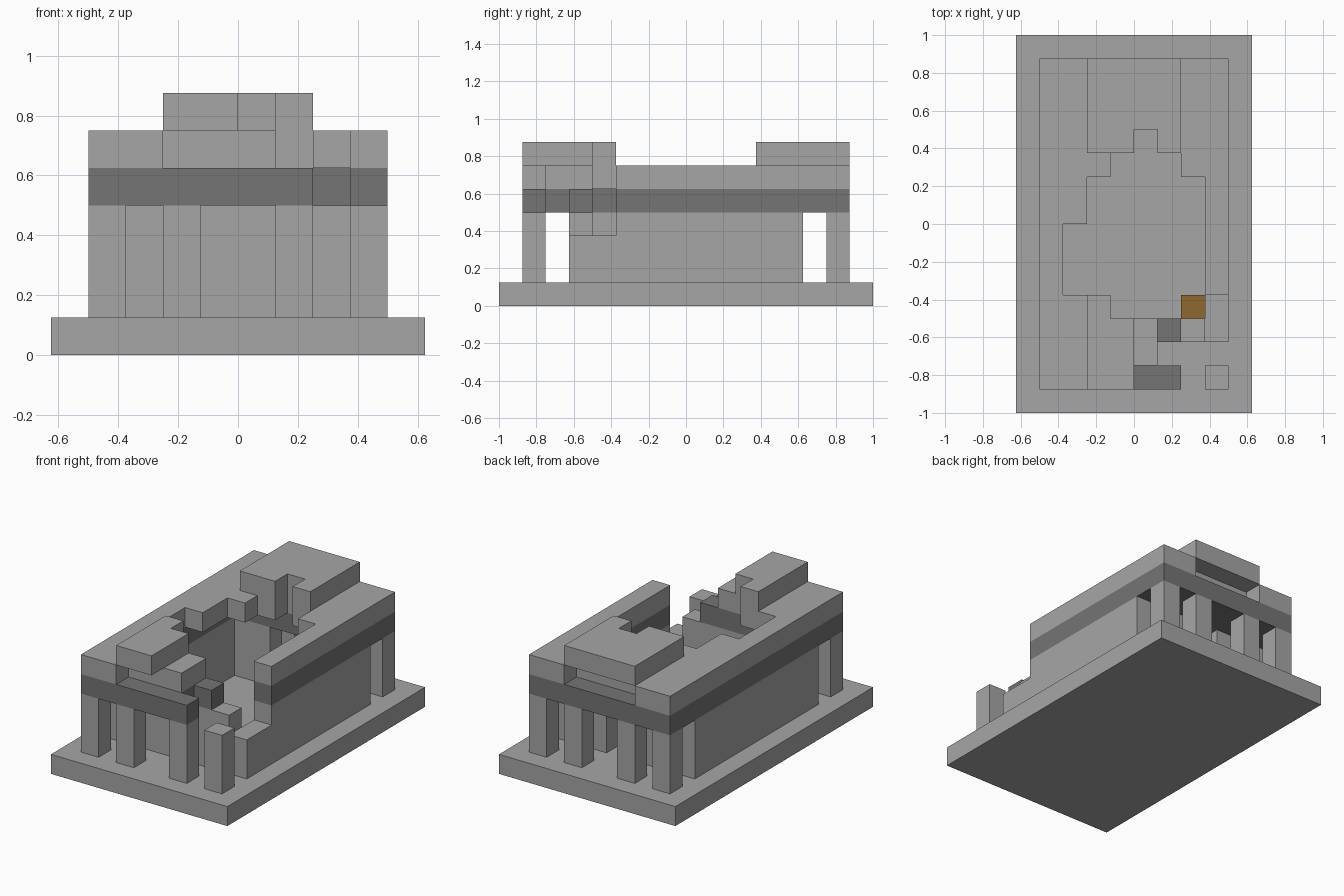
import bpy
import bmesh
from mathutils import Vector

if "Cube" in bpy.data.objects:
    bpy.data.objects.remove(bpy.data.objects["Cube"], do_unlink=True)

UNIT = 0.125
ORIGIN = Vector((-5, -8, 0))
SIDES = [Vector(d) for d in ((1, 0, 0), (-1, 0, 0), (0, 1, 0), (0, -1, 0), (0, 0, 1), (0, 0, -1))]


def material(name, rgb):
    mat = bpy.data.materials.new(name)
    mat.use_nodes = True
    mat.diffuse_color = (*rgb, 1)
    mat.node_tree.nodes["Principled BSDF"].inputs["Base Color"].default_value = (*rgb, 1)
    return mat


def block(x0, x1, y0, y1, z0, z1):
    """Stone cells filling a box on the building grid."""
    return {(x, y, z) for x in range(x0, x1) for y in range(y0, y1) for z in range(z0, z1)}


stone = material("light stone", (0.38, 0.38, 0.38))
dark = material("dark stone", (0.178, 0.178, 0.178))
wood = material("brown wood", (0.275, 0.14, 0.03))

parts = {}

# Base platform
parts["platform"] = (block(0, 10, 0, 16, 0, 1), stone)

# Rows of columns at the front and back
for row, y in (("front", 1), ("back", 14)):
    for n, x in enumerate((1, 3, 6, 8)):
        parts[f"{row}_column_{n + 1}"] = (block(x, x + 1, y, y + 1, 1, 4), stone)

# Chamber walls with a back doorway and a broken front corner
walls = block(1, 9, 3, 13, 1, 4) - block(2, 8, 4, 12, 1, 4)
walls -= block(4, 6, 12, 13, 1, 4)
walls -= block(8, 9, 3, 5, 3, 4)
parts["chamber_walls"] = (walls, stone)

# Dark beam course, hollow over the chamber and broken at the front
beams = block(1, 9, 1, 15, 4, 5) - block(2, 8, 4, 12, 4, 5)
beams -= block(7, 9, 1, 5, 4, 5) | block(6, 7, 2, 3, 4, 5)
parts["beam_course"] = (beams, dark)

# Collapsed opening through the roof, row by row
opening = (block(5, 6, 11, 12, 5, 7) | block(4, 7, 10, 11, 5, 7) | block(3, 8, 8, 10, 5, 7)
           | block(2, 8, 5, 8, 5, 7) | block(4, 9, 4, 5, 5, 7))

# Roof slab with recessed gables
roof = block(1, 9, 1, 15, 5, 6) - opening
roof -= block(3, 9, 1, 2, 5, 6) | block(6, 9, 2, 4, 5, 6) | block(3, 7, 14, 15, 5, 6)
parts["roof_slab"] = (roof, stone)

# Remaining ends of the raised ridge
parts["front_ridge"] = (block(3, 5, 1, 5, 6, 7) - opening, stone)
parts["back_ridge"] = (block(3, 7, 11, 15, 6, 7) - opening, stone)

# Wooden chest in the chamber corner
parts["chest"] = (block(7, 8, 4, 5, 1, 2), wood)

solid = set().union(*(cells for cells, _ in parts.values()))


def build(name, cells, mat):
    """Skin the exposed sides of the cells and merge flat areas."""
    bm = bmesh.new()
    for cell in cells:
        centre = Vector(cell) + Vector((0.5, 0.5, 0.5))
        for side in SIDES:
            if tuple(int(c) for c in Vector(cell) + side) in solid:
                continue
            u = Vector((side.y, side.z, side.x))
            v = side.cross(u)
            corners = [centre + (side + a * u + b * v) / 2
                       for a, b in ((-1, -1), (1, -1), (1, 1), (-1, 1))]
            bm.faces.new([bm.verts.new((c + ORIGIN) * UNIT) for c in corners])
    bmesh.ops.remove_doubles(bm, verts=bm.verts[:], dist=0.001)
    bmesh.ops.dissolve_limit(bm, angle_limit=0.01, verts=bm.verts[:], edges=bm.edges[:])
    mesh = bpy.data.meshes.new(name)
    bm.to_mesh(mesh)
    bm.free()
    mesh.materials.append(mat)
    bpy.context.collection.objects.link(bpy.data.objects.new(name, mesh))


for part_name, (part_cells, part_mat) in parts.items():
    build(part_name, part_cells, part_mat)
